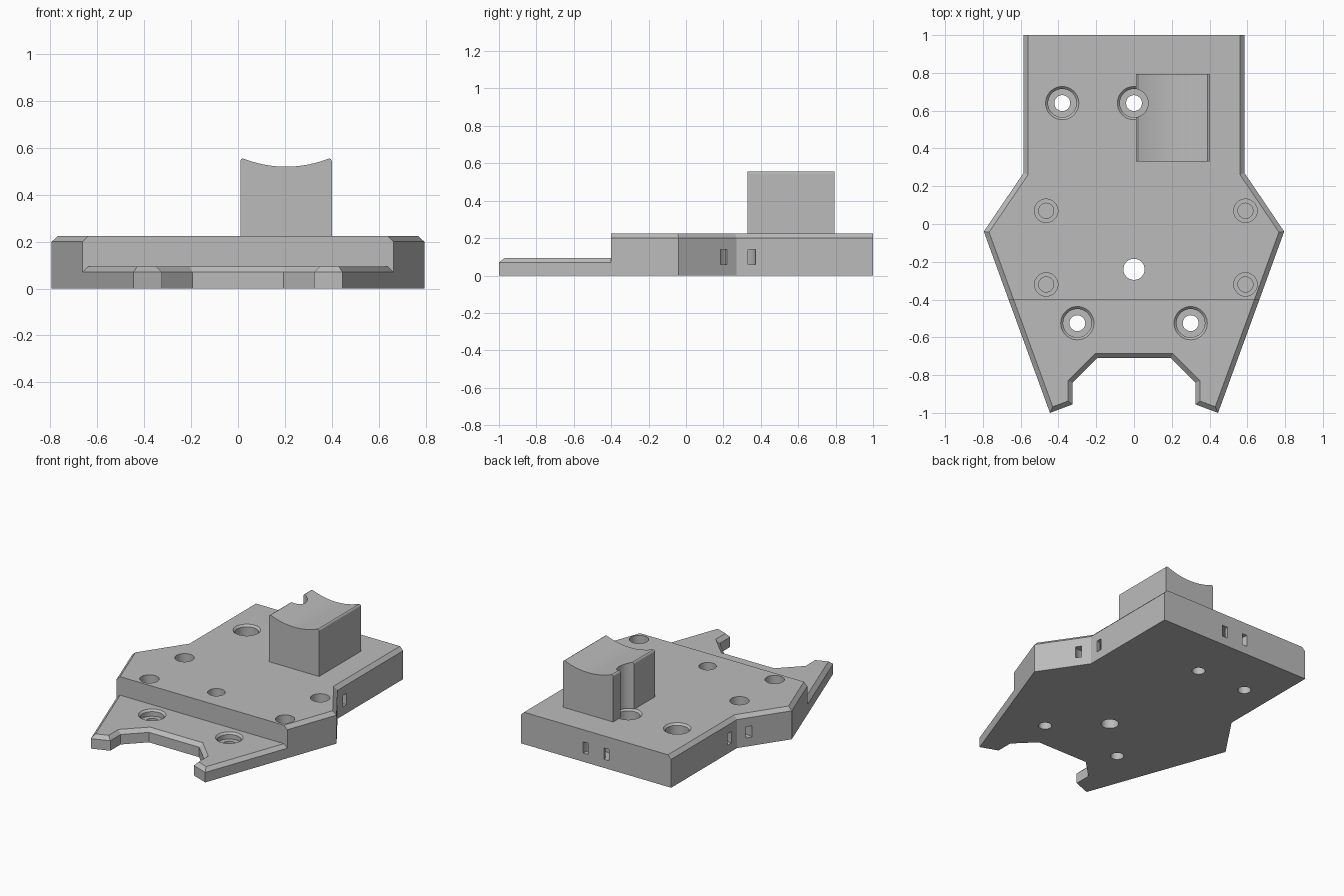
import bpy
import bmesh
import math
from mathutils import Vector

if "Cube" in bpy.data.objects:
    bpy.data.objects.remove(bpy.data.objects["Cube"])

TOP, TRAY_TOP, STEP_Y, CHAMFER = 0.225, 0.095, -0.4, 0.025

grey = bpy.data.materials.new("light_grey")
grey.use_nodes = True
grey.diffuse_color = (0.5, 0.5, 0.5, 1)
grey.node_tree.nodes["Principled BSDF"].inputs["Base Color"].default_value = (0.5, 0.5, 0.5, 1)


def make_object(name, bm):
    bmesh.ops.recalc_face_normals(bm, faces=bm.faces)
    mesh = bpy.data.meshes.new(name)
    bm.to_mesh(mesh)
    bm.free()
    mesh.materials.append(grey)
    obj = bpy.data.objects.new(name, mesh)
    bpy.context.collection.objects.link(obj)
    return obj


def loft(loops):
    """Skin a stack of matching vertex loops and cap both ends."""
    bm = bmesh.new()
    rings = [[bm.verts.new(p) for p in loop] for loop in loops]
    n = len(rings[0])
    for a, b in zip(rings, rings[1:]):
        for i in range(n):
            j = (i + 1) % n
            bm.faces.new((a[i], a[j], b[j], b[i]))
    bm.faces.new(rings[0][::-1])
    bm.faces.new(rings[-1])
    return bm


def inset(outline, amount):
    """Move every edge inward, except those on the square-cut ends."""
    lines = []
    for i, a in enumerate(outline):
        b = outline[(i + 1) % len(outline)]
        d = (Vector(b) - Vector(a)).normalized()
        normal = Vector((-d.y, d.x))
        square = a[1] == b[1] and a[1] in (1, STEP_Y)
        lines.append((normal, normal.dot(Vector(a)) + (0 if square else amount)))
    result = []
    for i in range(len(lines)):
        (n, c), (m, e) = lines[i - 1], lines[i]
        det = n.x * m.y - n.y * m.x
        result.append(((c * m.y - e * n.y) / det, (n.x * e - m.x * c) / det))
    return result


def chamfered_plate(name, right_side, top):
    outline = right_side + [(-x, y) for x, y in reversed(right_side)]
    levels = ((outline, 0), (outline, top - CHAMFER), (inset(outline, CHAMFER), top))
    return make_object(name, loft([[(x, y, z) for x, y in o] for o, z in levels]))


def lathe(bm, profile, cx, cy, steps=48):
    """Revolve a closed (radius, z) profile around a vertical axis."""
    rings = []
    for s in range(steps):
        a = math.tau * s / steps
        rings.append([bm.verts.new((cx + r * math.cos(a), cy + r * math.sin(a), z))
                      for r, z in profile])
    n = len(profile)
    for s in range(steps):
        a, b = rings[s], rings[(s + 1) % steps]
        for i in range(n):
            j = (i + 1) % n
            if profile[i][0] == 0 and profile[j][0] == 0:
                continue
            bm.faces.new((a[i], a[j], b[j], b[i]))


def screw_hole(bm, x, y, top, floor, reach):
    """Through hole with a counterbore and a chamfered rim."""
    lathe(bm, [(0, -0.1), (0.042, -0.1), (0.042, floor), (0.075, floor),
               (0.075, top - 0.013), (0.09, top + 0.002), (0.075, top + 0.004),
               (0.075, reach), (0, reach)], x, y)


def cutter(name, bm):
    bmesh.ops.remove_doubles(bm, verts=bm.verts, dist=1e-5)
    bmesh.ops.dissolve_degenerate(bm, edges=bm.edges, dist=1e-6)
    obj = make_object(name, bm)
    obj.hide_render = True
    return obj


def cut(obj, tool):
    mod = obj.modifiers.new("holes", "BOOLEAN")
    mod.operation, mod.solver, mod.object = "DIFFERENCE", "EXACT", tool
    bpy.context.view_layer.objects.active = obj
    bpy.ops.object.modifier_apply(modifier=mod.name)


# Main plate and the lower, notched front tray
plate = chamfered_plate("main_plate", [(0.664, STEP_Y), (0.795, -0.04), (0.585, 0.27), (0.585, 1)], TOP)
tray = chamfered_plate("front_tray", [(0.195, -0.71), (0.325, -0.84), (0.325, -0.955),
                                      (0.445, -1), (0.664, STEP_Y)], TRAY_TOP)

# Cradle block with a hollow curved top
x0, x1 = 0.01, 0.4
mid, half = (x0 + x1) / 2, (x1 - x0) / 2
section = [(x0, TOP), (x1, TOP), (x1, 0.545), (x1 - 0.004, 0.552), (x1 - 0.01, 0.555)]
for i in range(25):
    t = 1 - 2 * i / 24
    section.append((mid + (half - 0.017) * t, 0.52 + 0.033 * t * t))
section += [(x0 + 0.01, 0.555), (x0 + 0.004, 0.552), (x0, 0.545)]
block = make_object("cradle_block", loft([[(x, y, z) for x, z in section] for y in (0.795, 0.33)]))

# Plate holes: counterbored, stepped blind, plain through, and curved tie channels
bm = bmesh.new()
screw_hole(bm, -0.38, 0.64, TOP, 0.1, 0.7)
screw_hole(bm, 0, 0.64, TOP, 0.1, 0.7)
for x in (-0.465, 0.59):
    for y in (0.07, -0.32):
        lathe(bm, [(0, 0.04), (0.04, 0.04), (0.04, 0.1), (0.062, 0.1), (0.062, 0.3), (0, 0.3)], x, y)
lathe(bm, [(0, -0.1), (0.056, -0.1), (0.056, 0.3), (0, 0.3)], 0, -0.24)
for x, y in ((0.585, 0.27), (-0.585, 0.27), (0, 1)):
    lathe(bm, [(0.062, 0.06), (0.102, 0.06), (0.102, 0.14), (0.062, 0.14)], x, y)
plate_tool = cutter("plate_cutter", bm)

# Tray holes
bm = bmesh.new()
for x in (-0.3, 0.3):
    screw_hole(bm, x, -0.525, TRAY_TOP, 0.05, 0.3)
tray_tool = cutter("tray_cutter", bm)

for obj, tool in ((plate, plate_tool), (block, plate_tool), (tray, tray_tool)):
    cut(obj, tool)
for tool in (plate_tool, tray_tool):
    bpy.data.objects.remove(tool)

# Smooth curved walls, keep the machined edges crisp
bpy.ops.object.select_all(action="DESELECT")
for obj in (plate, tray, block):
    obj.select_set(True)
bpy.context.view_layer.objects.active = plate
bpy.ops.object.shade_smooth_by_angle(angle=math.radians(18))
